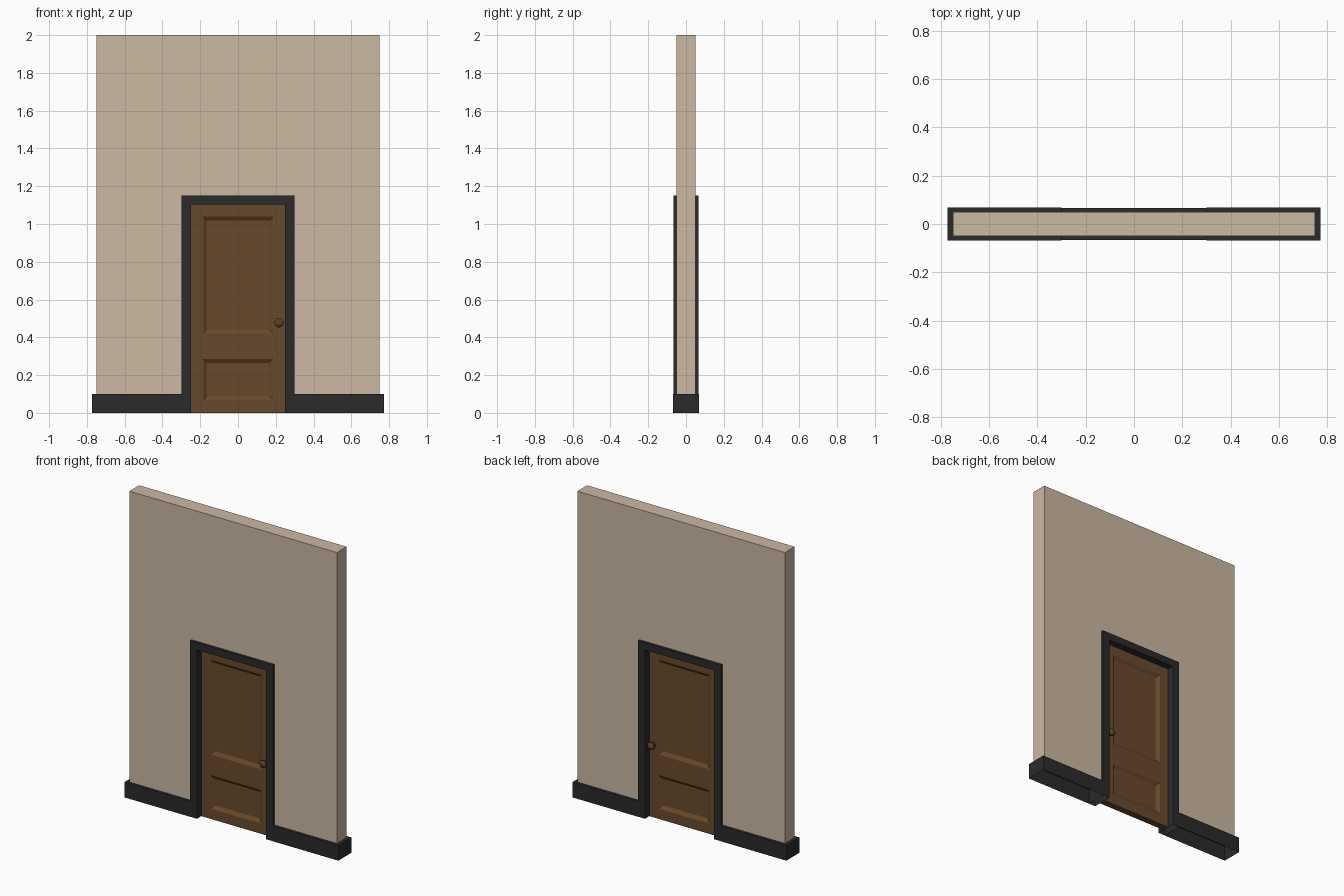
import bpy, bmesh, math
from mathutils import Matrix

if "Cube" in bpy.data.objects:
    bpy.data.objects.remove(bpy.data.objects["Cube"])


def material(name, rgb):
    m = bpy.data.materials.new(name)
    m.diffuse_color = (*rgb, 1)
    m.use_nodes = True
    m.node_tree.nodes["Principled BSDF"].inputs["Base Color"].default_value = m.diffuse_color
    return m


BEIGE = material("beige_plaster", (0.604, 0.479, 0.361))
DARK = material("charcoal_trim", (0.024, 0.024, 0.024))
WOOD = material("brown_wood", (0.136, 0.067, 0.025))
KNOB = material("dark_brown_knob", (0.10, 0.052, 0.022))


def finish(bm, name, mat, mirror=None, recalc=True):
    if recalc:
        bmesh.ops.recalc_face_normals(bm, faces=bm.faces[:])
    me = bpy.data.meshes.new(name)
    bm.to_mesh(me)
    bm.free()
    me.materials.append(mat)
    ob = bpy.data.objects.new(name, me)
    bpy.context.collection.objects.link(ob)
    if mirror is not None:
        mod = ob.modifiers.new("mirror", "MIRROR")
        mod.use_axis = [i == mirror for i in range(3)]
    return ob


def slab(name, outline, half, mat, open_sides=()):
    """Extrude an x-z outline through y, leaving some sides open."""
    bm = bmesh.new()
    f = [bm.verts.new((x, -half, z)) for x, z in outline]
    b = [bm.verts.new((x, half, z)) for x, z in outline]
    bm.faces.new(f)
    bm.faces.new(b[::-1])
    n = len(outline)
    for i in range(n):
        if i not in open_sides:
            j = (i + 1) % n
            bm.faces.new((f[i], b[i], b[j], f[j]))
    return finish(bm, name, mat)


# wall with door opening (hollow underneath)
slab("wall", [(-.75, .1), (-.75, 2), (.75, 2), (.75, .1),
              (.3, .1), (.3, 1.15), (-.3, 1.15), (-.3, .1)],
     .05, BEIGE, (3, 4, 5, 6, 7))

# door frame
slab("door_frame", [(-.3, 0), (-.3, 1.15), (.3, 1.15), (.3, 0),
                    (.25, 0), (.25, 1.103), (-.25, 1.103), (-.25, 0)],
     .067, DARK, (3, 7))

# baseboard wrapping round each end of the wall, open below
bm = bmesh.new()
outer = [(.3, -.068), (.773, -.068), (.773, .068), (.3, .068)]
inner = [(.3, -.05), (.75, -.05), (.75, .05), (.3, .05)]
low = [bm.verts.new((x, y, 0)) for x, y in outer]
top = [bm.verts.new((x, y, .1)) for x, y in outer]
ledge = [bm.verts.new((x, y, .1)) for x, y in inner]
for i in range(3):
    bm.faces.new((low[i], low[i + 1], top[i + 1], top[i]))
    bm.faces.new((top[i], top[i + 1], ledge[i + 1], ledge[i]))
finish(bm, "baseboard", DARK, mirror=0, recalc=False)

# door leaf with two recessed panels, mirrored to the back
bm = bmesh.new()
FACE = -.022
xs = [-.25, -.186, .186, .25]
zs = [0, .067, .286, .42, 1.04, 1.103]
g = [[bm.verts.new((x, FACE, z)) for x in xs] for z in zs]
panels = []
for r in range(5):
    for c in range(3):
        f = bm.faces.new((g[r][c], g[r][c + 1], g[r + 1][c + 1], g[r + 1][c]))
        if c == 1 and r in (1, 3):
            panels.append(f)
back = [bm.verts.new((x, 0, 0)) for x in xs]
for c in range(3):
    bm.faces.new((back[c], back[c + 1], g[0][c + 1], g[0][c]))
bm.normal_update()
bmesh.ops.inset_individual(bm, faces=panels, thickness=.032, depth=-.015)
finish(bm, "door", WOOD, mirror=1, recalc=False)

# turned knobs on both sides: (distance from door face, radius)
profile = [(0, .015), (.006, .012), (.012, .011), (.016, .019), (.024, .025),
           (.032, .025), (.039, .018), (.043, .008)]
bm = bmesh.new()
N = 12
rings = [[bm.verts.new((.217 + r * math.cos(2 * math.pi * k / N), FACE - d,
                        .477 + r * math.sin(2 * math.pi * k / N)))
          for k in range(N)] for d, r in profile]
for a, b in zip(rings, rings[1:]):
    for k in range(N):
        bm.faces.new((a[k], a[(k + 1) % N], b[(k + 1) % N], b[k]))
bm.faces.new(rings[-1])
bm.faces.new(rings[0][::-1])
finish(bm, "door_knobs", KNOB, mirror=1)
